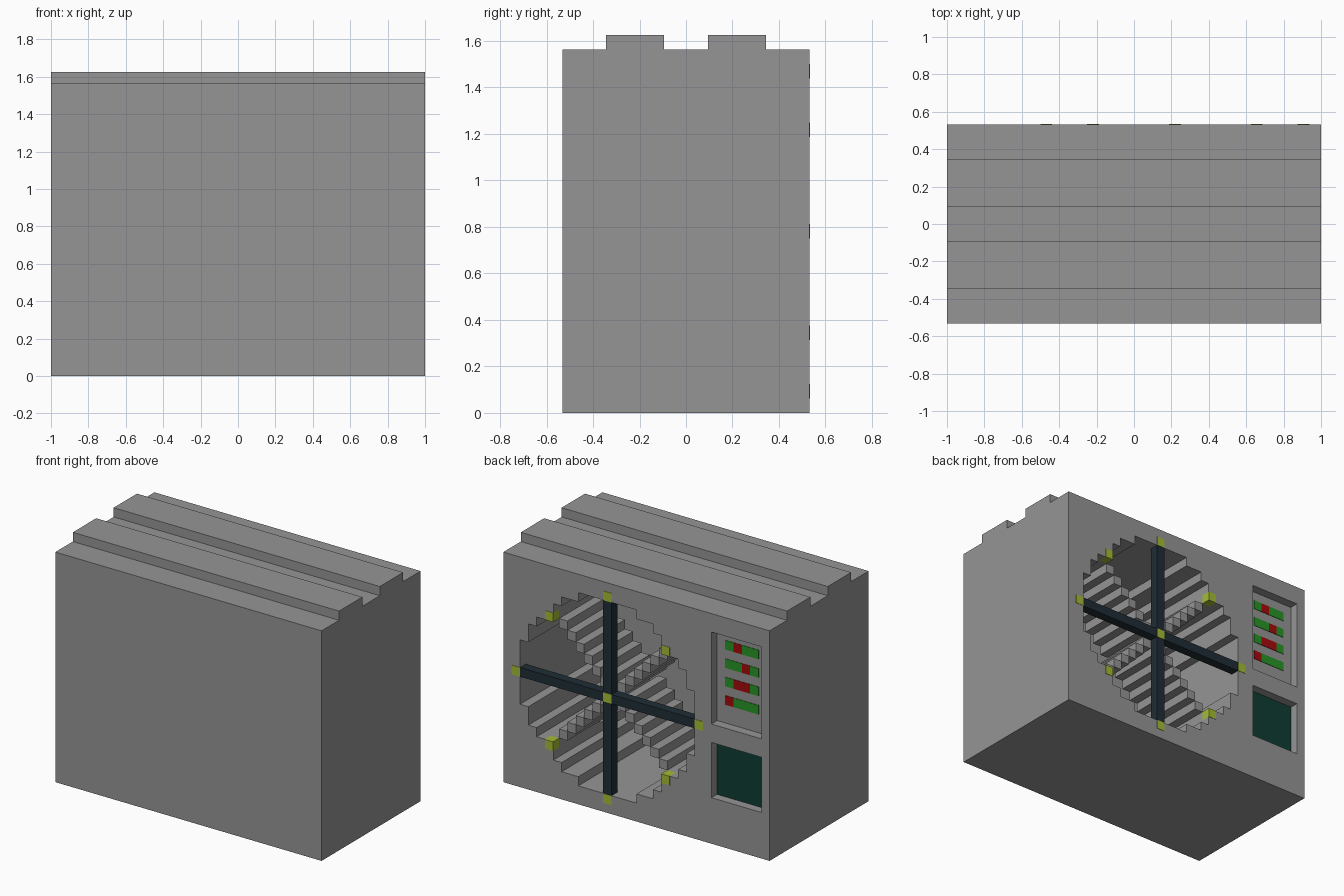
import bpy, bmesh

if "Cube" in bpy.data.objects:
    bpy.data.objects.remove(bpy.data.objects["Cube"])

V = 1 / 32            # block size
CX, CZ = 7, 25        # fan centre in blocks


def material(name, rgb):
    m = bpy.data.materials.new(name)
    m.diffuse_color = (*rgb, 1)
    m.use_nodes = True
    m.node_tree.nodes["Principled BSDF"].inputs["Base Color"].default_value = m.diffuse_color
    return m


GRAY = material("casing gray", (0.30, 0.30, 0.30))
NAVY = material("dark navy", (0.014, 0.026, 0.036))
LIME = material("lime", (0.37, 0.50, 0.035))
GREEN = material("light green", (0.02, 0.30, 0.02))
RED = material("light red", (0.38, 0.003, 0.004))
TEAL = material("screen teal", (0.005, 0.045, 0.034))


def finish(name, bm, mat):
    bmesh.ops.recalc_face_normals(bm, faces=bm.faces[:])
    me = bpy.data.meshes.new(name)
    bm.to_mesh(me)
    bm.free()
    me.materials.append(mat)
    ob = bpy.data.objects.new(name, me)
    bpy.context.collection.objects.link(ob)
    return ob


def prism(name, points, move, mat):
    bm = bmesh.new()
    f = bm.faces.new([bm.verts.new(p) for p in points])
    r = bmesh.ops.extrude_face_region(bm, geom=[f])
    verts = [e for e in r["geom"] if isinstance(e, bmesh.types.BMVert)]
    bmesh.ops.translate(bm, verts=verts, vec=move)
    return finish(name, bm, mat)


def boxes(name, items, mat):
    # each item is (x0, x1, y0, y1, z0, z1) in blocks
    bm = bmesh.new()
    for x0, x1, y0, y1, z0, z1 in items:
        vs = bmesh.ops.create_cube(bm, size=1)["verts"]
        for v in vs:
            v.co = ((x1 if v.co.x > 0 else x0) * V,
                    (y1 if v.co.y > 0 else y0) * V,
                    (z1 if v.co.z > 0 else z0) * V)
    return finish(name, bm, mat)


# casing with two ridges along the top
half = [(17, 0), (17, 50), (11, 50), (11, 52), (3, 52), (3, 50)]
outline = half + [(-y, z) for y, z in reversed(half)]
casing = prism("casing", [(-1, y * V, z * V) for y, z in outline], (2, 0, 0), GRAY)

# stepped round fan opening
q = [(7, 21), (7, 19), (11, 19), (11, 17), (13, 17), (13, 15), (15, 15),
     (15, 13), (17, 13), (17, 11), (19, 11), (19, 7), (21, 7)]
right = q + [(x, -z) for x, z in reversed(q)]
ring = right + [(-x, z) for x, z in reversed(right)]
hole = prism("fan_hole_cutter", [((CX + x) * V, 18 * V, (CZ + z) * V) for x, z in ring],
             (0, -31 * V, 0), GRAY)

# recesses for the control panel and the screen
panel = boxes("panel_cutter", [(-30, -18, 15, 18, 26, 46)], GRAY)
recess = boxes("screen_cutter", [(-30, -18, 15, 18, 10, 22)], GRAY)

for cutter in (hole, panel, recess):
    mod = casing.modifiers.new(cutter.name, "BOOLEAN")
    mod.operation = "DIFFERENCE"
    mod.solver = "EXACT"
    mod.object = cutter
bpy.context.view_layer.update()
cut = bpy.data.meshes.new_from_object(casing.evaluated_get(bpy.context.evaluated_depsgraph_get()))
casing.modifiers.clear()
casing.data = cut
for cutter in (hole, panel, recess):
    bpy.data.objects.remove(cutter)

# cross bars over the opening
bars = []
for s in (-1, 1):
    a, b = sorted((s, s * 21))
    bars.append((CX + a, CX + b, 15, 17, CZ - 1, CZ + 1))
    bars.append((CX - 1, CX + 1, 15, 17, CZ + a, CZ + b))
boxes("fan_guard_bars", bars, NAVY)


# lime studs: hub, four bar ends, four diagonals
def stud(dx, dz):
    return (CX + dx - 1, CX + dx + 1, 15, 17.08, CZ + dz - 1, CZ + dz + 1)


boxes("guard_studs", [stud(0, 0)]
      + [stud(s * 22, 0) for s in (-1, 1)] + [stud(0, s * 22) for s in (-1, 1)]
      + [stud(s * 14, t * 14) for s in (-1, 1) for t in (-1, 1)], LIME)

# stepped diagonal blades
blades = []
for s in (-1, 1):
    for t in (-1, 1):
        for k in range(1, 8):
            x, z = CX + s * 2 * k, CZ + t * 2 * k
            blades.append((x - 1, x + 1, 1, 15, z - 1, z + 1))
boxes("fan_blades", blades, GRAY)

# indicator lights, four rows of four
lights = {"G": [], "R": []}
for row, code in enumerate(("GRGG", "GGRG", "GRRG", "RGGG")):
    for col, c in enumerate(code):
        x, z = -20 - 2 * col, 44 - 4 * row
        lights[c].append((x - 2, x, 14.9, 15.1, z - 2, z))
boxes("green_lights", lights["G"], GREEN)
boxes("red_lights", lights["R"], RED)

# screen at the bottom of its recess
boxes("screen", [(-30, -18, 14.9, 15.1, 10, 22)], TEAL)
